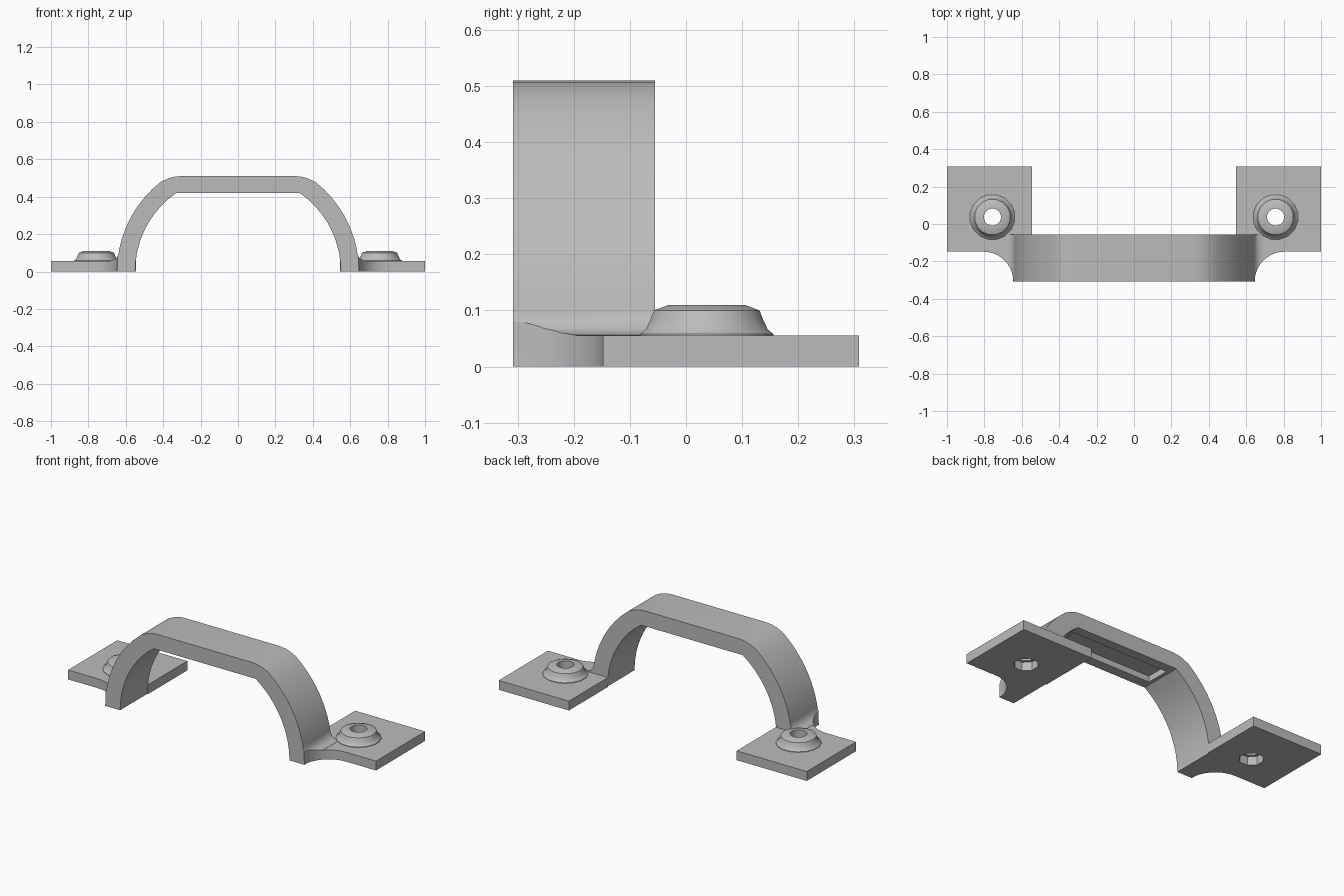
import bpy, bmesh, math
from mathutils import Vector

if "Cube" in bpy.data.objects:
    bpy.data.objects.remove(bpy.data.objects["Cube"])

gray = bpy.data.materials.new("satin gray")
gray.diffuse_color = (0.5, 0.5, 0.5, 1)
gray.use_nodes = True
gray.node_tree.nodes["Principled BSDF"].inputs["Base Color"].default_value = gray.diffuse_color


def finish(bm, name, angle=30):
    bmesh.ops.recalc_face_normals(bm, faces=bm.faces)
    me = bpy.data.meshes.new(name)
    bm.to_mesh(me)
    bm.free()
    me.materials.append(gray)
    ob = bpy.data.objects.new(name, me)
    bpy.context.collection.objects.link(ob)
    return ob


def select(ob):
    bpy.ops.object.select_all(action='DESELECT')
    ob.select_set(True)
    bpy.context.view_layer.objects.active = ob


def smooth(ob, deg=30):
    select(ob)
    bpy.ops.object.shade_smooth_by_angle(angle=math.radians(deg))


def prism(name, pts, direction):
    """Close a planar outline and extrude it along a direction."""
    bm = bmesh.new()
    face = bm.faces.new([bm.verts.new(p) for p in pts])
    new = bmesh.ops.extrude_face_region(bm, geom=[face])
    bmesh.ops.translate(bm, vec=Vector(direction),
                        verts=[v for v in new["geom"] if isinstance(v, bmesh.types.BMVert)])
    return finish(bm, name)


def boolean(ob, cutter, op):
    mod = ob.modifiers.new("cut", 'BOOLEAN')
    mod.object, mod.operation, mod.solver = cutter, op, 'EXACT'
    select(ob)
    bpy.ops.object.modifier_apply(modifier=mod.name)
    bpy.data.objects.remove(cutter)


def lathe(name, profile, cx, cy, n):
    """Spin a closed profile of (radius, z) points about a vertical axis."""
    bm = bmesh.new()
    rings = []
    for k in range(n):
        a = 2 * math.pi * (k + 0.5) / n
        rings.append([bm.verts.new((cx + r * math.cos(a), cy + r * math.sin(a), z))
                      for r, z in profile])
    m = len(profile)
    for k in range(n):
        a, b = rings[k], rings[(k + 1) % n]
        for j in range(m):
            bm.faces.new((a[j], b[j], b[(j + 1) % m], a[(j + 1) % m]))
    return finish(bm, name)


FRONT, BACK = -0.308, -0.055
CX = 0.039                       # centre of each bow arc

# Handle: bowed bar with a flat grip
R_OUT, R_IN = 0.608, 0.511
outer = [(CX + R_OUT * math.cos(a), R_OUT * math.sin(a))
         for a in (math.radians(52) * i / 9 for i in range(10))]
outer += [(0.375, 0.497), (0.345, 0.506), (0.31, 0.51)]
a_end = math.acos((0.33 - CX) / R_IN)
inner = [(CX + R_IN * math.cos(a), R_IN * math.sin(a))
         for a in (a_end * i / 9 for i in range(10))]
outline = (outer + [(-x, z) for x, z in reversed(outer)]
           + [(-x, z) for x, z in inner] + list(reversed(inner)))
handle = prism("handle", [(x, FRONT, z) for x, z in outline], (0, BACK - FRONT, 0))

# Groove under the grip
groove = prism("groove_cutter", [(x, y, 0.38) for x, y in
               ((-0.31, -0.25), (0.31, -0.25), (0.31, -0.11), (-0.31, -0.11))], (0, 0, 0.075))
boolean(handle, groove, 'DIFFERENCE')
smooth(handle, 25)

# Mounting plate outline with a concave front corner
FX, FR = 0.805, 0.16
corner = [(FX - FR * math.sin(t), FRONT + FR * math.cos(t))
          for t in (math.pi / 2 * i / 10 for i in range(11))]
plan = [(0.545, 0.308), (1, 0.308), (1, FRONT + FR)] + corner + \
       [(0.56, FRONT), (0.56, BACK), (0.545, BACK)]

for s, side in ((1, "right"), (-1, "left")):
    bx, by = s * 0.757, 0.037
    flat = [(s * x, y, 0) for x, y in plan]

    # Mounting plate with screw hole
    plate = prism(side + "_plate", flat, (0, 0, 0.055))
    hole = prism("hole_cutter", [(bx + 0.065 * math.cos(a), by + 0.065 * math.sin(a), -0.1)
                 for a in (math.pi / 4 * (k + 0.5) for k in range(8))], (0, 0, 0.3))
    boolean(plate, hole, 'DIFFERENCE')
    smooth(plate)

    # Soft blend between handle and plate, trimmed by the plate outline
    curve = [(0.62, 0.04), (0.62, 0.115), (0.634, 0.115), (0.638, 0.098), (0.645, 0.08),
             (0.655, 0.068), (0.67, 0.06), (0.69, 0.056), (0.69, 0.04)]
    blend = prism(side + "_blend", [(s * x, FRONT - 0.01, z) for x, z in curve],
                  (0, BACK - FRONT + 0.01, 0))
    trim = prism("trim_cutter", [(x, y, 0.02) for x, y, z in flat], (0, 0, 0.2))
    boolean(blend, trim, 'INTERSECT')
    smooth(blend)

    # Raised boss around the hole
    boss = lathe(side + "_boss", [(0.066, 0.05), (0.122, 0.05), (0.121, 0.058), (0.111, 0.066),
                 (0.103, 0.082), (0.096, 0.1), (0.069, 0.11), (0.046, 0.11), (0.046, 0.05)],
                 bx, by, 16)
    smooth(boss)
